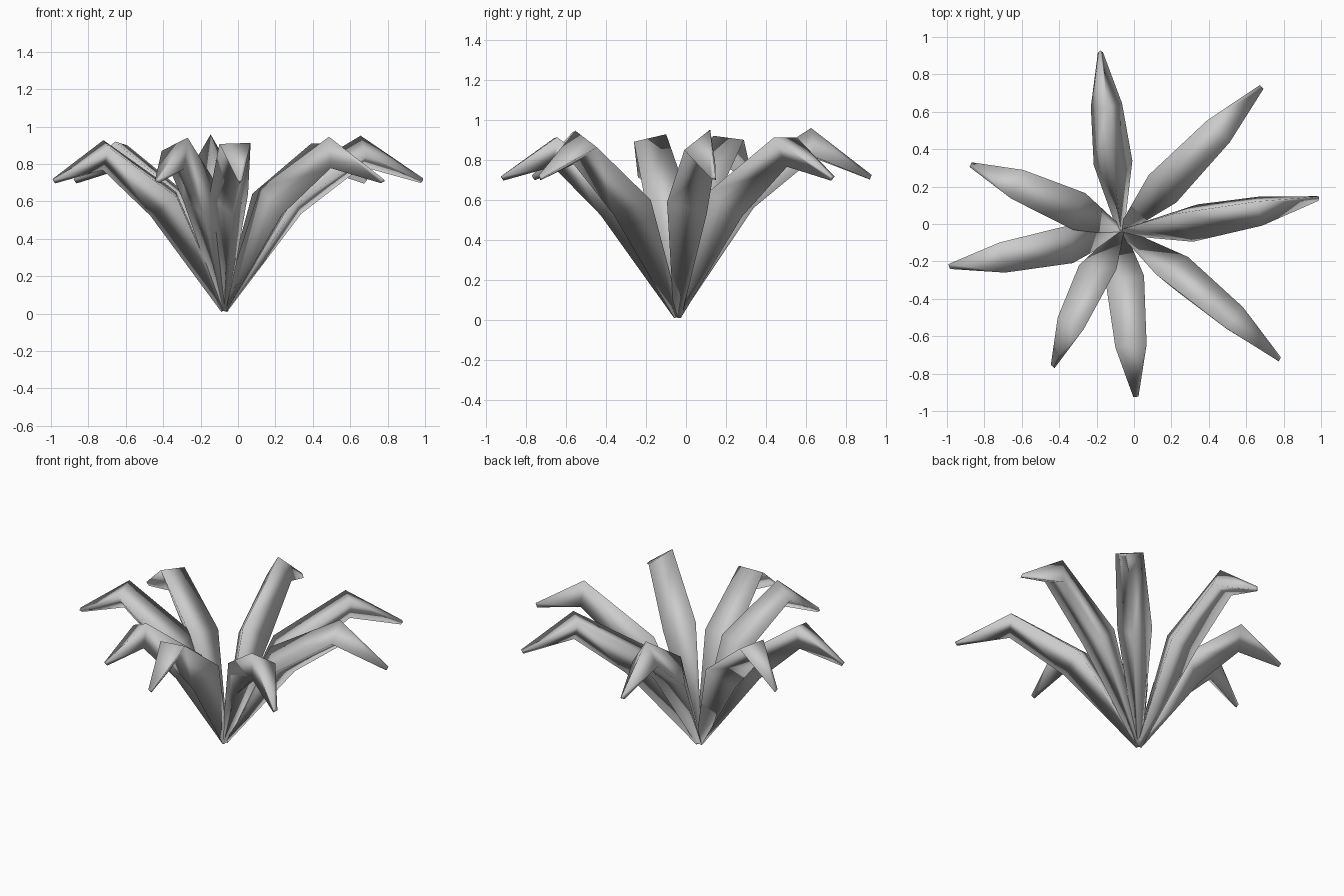
import bpy, bmesh
from math import sin, cos, radians, atan2
from mathutils import Vector

if "Cube" in bpy.data.objects:
    bpy.data.objects.remove(bpy.data.objects["Cube"])

ROOT = Vector((-0.07, -0.04, 0))

# leaf tip (x, y) and roll of its three-sided section in degrees
LEAVES = [
    (-0.18, 0.92, 0), (0.68, 0.73, 60), (0.985, 0.14, -22), (0.775, -0.725, 30),
    (0.01, -0.92, -58), (-0.43, -0.76, -35), (-0.985, -0.225, 47), (-0.87, 0.315, -53),
]
# along the leaf: fraction of reach, height, section radius
STATIONS = [(0.0, 0.02, 0.022), (0.335, 0.60, 0.12), (0.70, 0.862, 0.097), (1.0, 0.71, 0.016)]


def make_leaf(index, tx, ty, roll):
    reach = Vector((tx, ty, 0)) - ROOT
    length = reach.length
    out = reach.normalized()
    side = Vector((out.y, -out.x, 0))
    # slope of each segment; sections sit on the mean of neighbouring slopes
    slopes = [atan2(b[1] - a[1], (b[0] - a[0]) * length)
              for a, b in zip(STATIONS, STATIONS[1:])]
    bm = bmesh.new()
    rings = []
    for i, (t, z, r) in enumerate(STATIONS):
        slope = (slopes[max(i - 1, 0)] + slopes[min(i, len(slopes) - 1)]) / 2
        up = Vector((0, 0, cos(slope))) - out * sin(slope)
        centre = ROOT + reach * t + Vector((0, 0, z))
        ring = []
        for k in range(3):
            a = radians(roll + 120 * k)
            ring.append(bm.verts.new(centre + up * cos(a) * r + side * sin(a) * r))
        rings.append(ring)
    for a, b in zip(rings, rings[1:]):
        for k in range(3):
            n = (k + 1) % 3
            bm.faces.new((a[k], a[n], b[n], b[k]))
    bm.faces.new(rings[0])
    bm.faces.new(rings[-1])
    bmesh.ops.recalc_face_normals(bm, faces=bm.faces)
    for f in bm.faces:
        f.smooth = True
    mesh = bpy.data.meshes.new(f"leaf_{index}")
    bm.to_mesh(mesh)
    bm.free()
    bpy.context.collection.objects.link(bpy.data.objects.new(f"leaf_{index}", mesh))


# ring of drooping leaves
for i, leaf in enumerate(LEAVES, 1):
    make_leaf(i, *leaf)
